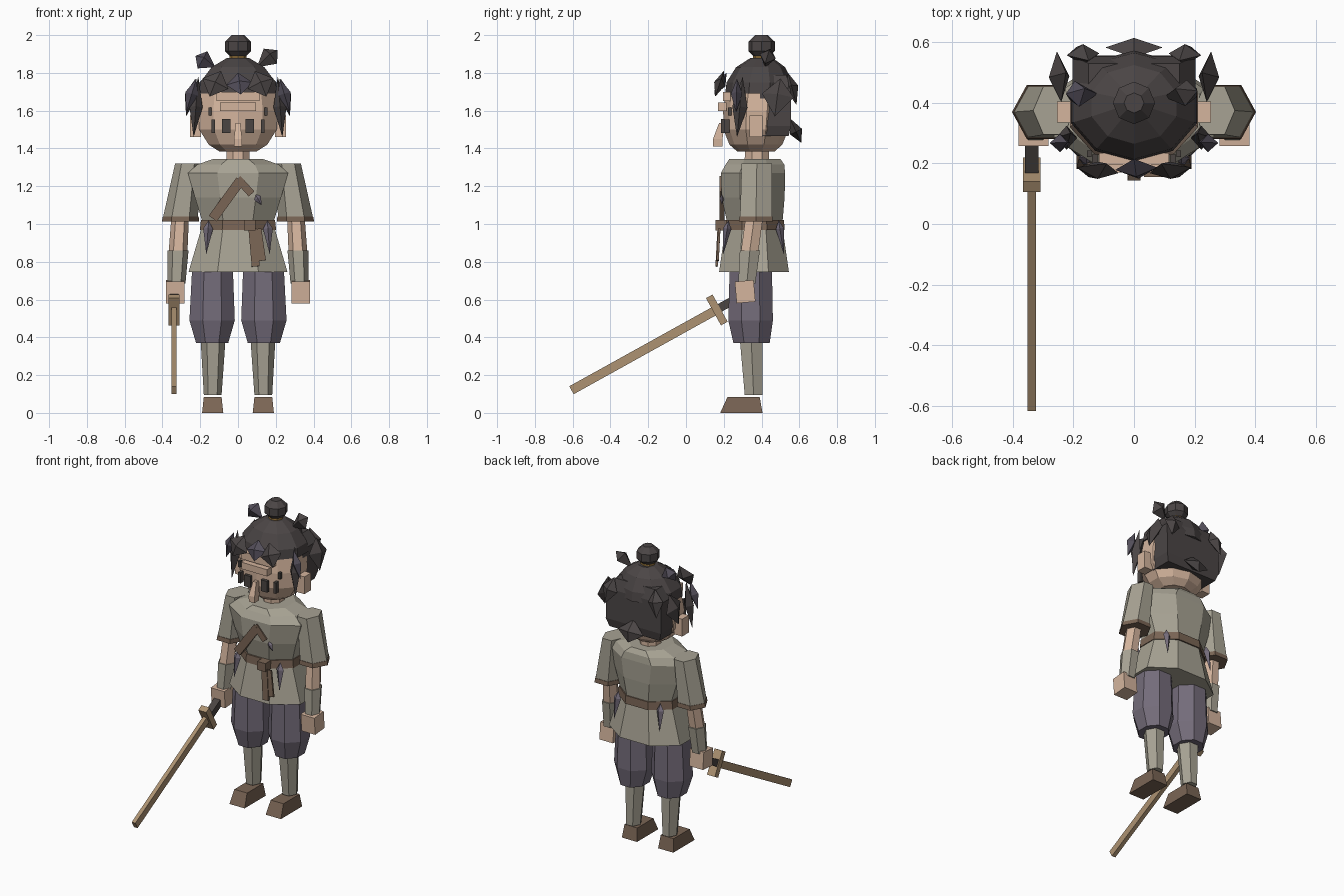
import bpy, bmesh, math
from mathutils import Vector, Euler

if "Cube" in bpy.data.objects:
    bpy.data.objects.remove(bpy.data.objects["Cube"], do_unlink=True)


def material(name, rgb):
    m = bpy.data.materials.new(name)
    m.use_nodes = True
    m.diffuse_color = (*rgb, 1)
    m.node_tree.nodes["Principled BSDF"].inputs["Base Color"].default_value = (*rgb, 1)
    return m


SKIN = material("skin", (0.66, 0.46, 0.34))
CLOTH = material("grey_cloth", (0.39, 0.365, 0.295))
PANTS = material("purple_cloth", (0.175, 0.15, 0.195))
HAIR = material("dark_hair", (0.07, 0.06, 0.06))
TIPS = material("hair_tips", (0.085, 0.075, 0.1))
BROWN = material("brown_leather", (0.195, 0.13, 0.09))
WOOD = material("pale_wood", (0.42, 0.29, 0.17))
GOLD = material("gold_tie", (0.35, 0.2, 0.05))
DARK = material("dark_grip", (0.07, 0.06, 0.055))


def finish(name, bm, mat):
    bmesh.ops.recalc_face_normals(bm, faces=bm.faces)
    me = bpy.data.meshes.new(name)
    bm.to_mesh(me)
    bm.free()
    me.materials.append(mat)
    ob = bpy.data.objects.new(name, me)
    bpy.context.collection.objects.link(ob)
    return ob


def loft(name, mat, n, rings, turn=0.0):
    """Stack n-sided rings (cx, cy, z, half width, half depth)."""
    angles = [(i + turn) * math.tau / n for i in range(n)]
    mx = max(math.cos(a) for a in angles)
    my = max(math.sin(a) for a in angles)
    bm = bmesh.new()
    loops = [[bm.verts.new((cx + rx * math.cos(a) / mx, cy + ry * math.sin(a) / my, z))
              for a in angles] for cx, cy, z, rx, ry in rings]
    for a, b in zip(loops, loops[1:]):
        for i in range(n):
            j = (i + 1) % n
            bm.faces.new((a[i], a[j], b[j], b[i]))
    bm.faces.new(loops[0])
    bm.faces.new(loops[-1])
    return finish(name, bm, mat)


def box(name, mat, centre, size, rot=(0, 0, 0)):
    bm = bmesh.new()
    bmesh.ops.create_cube(bm, size=1)
    bmesh.ops.scale(bm, vec=size, verts=bm.verts)
    bmesh.ops.rotate(bm, matrix=Euler([math.radians(r) for r in rot]).to_matrix(), verts=bm.verts)
    bmesh.ops.translate(bm, vec=centre, verts=bm.verts)
    return finish(name, bm, mat)


def spike(name, mat, root, tip, side, thick, wide=(1, 0, 0), belly=0.4):
    """Four-sided double pyramid from root to tip, widest at belly."""
    a, b = Vector(root), Vector(tip)
    axis = (b - a).normalized()
    u = Vector(wide)
    u = (u - axis * u.dot(axis)).normalized()
    v = axis.cross(u)
    mid = a.lerp(b, belly)
    bm = bmesh.new()
    ring = [bm.verts.new(mid + o) for o in (u * side, v * thick, -u * side, -v * thick)]
    ends = bm.verts.new(a), bm.verts.new(b)
    for i in range(4):
        for e in ends:
            bm.faces.new((ring[i], ring[(i + 1) % 4], e))
    return finish(name, bm, mat)


# Tunic, belt and neck
loft("tunic_top", CLOTH, 8, [(0, .365, 1.0, .185, .145), (0, .355, 1.14, .228, .167),
     (0, .355, 1.27, .265, .17), (0, .365, 1.315, .215, .155), (0, .365, 1.345, .13, .135)], .5)
loft("tunic_skirt", CLOTH, 8, [(0, .36, .745, .262, .185), (0, .36, .99, .19, .15)], .5)
loft("belt", BROWN, 8, [(0, .362, .967, .202, .16), (0, .362, 1.02, .196, .157)], .5)
box("belt_knot", BROWN, (.063, .185, .993), (.06, .06, .056))
box("belt_tail_long", BROWN, (.085, .167, .875), (.042, .012, .2), (-3, -5, 0))
box("belt_tail_short", BROWN, (.115, .172, .89), (.042, .012, .17), (-3, -8, 0))
box("chest_strap", BROWN, (-.06, .19, 1.13), (.052, .025, .25), (0, 36, 0))
box("chest_strap_fold", BROWN, (.035, .188, 1.2), (.04, .02, .11), (0, -42, 0))
spike("lapel_tip", PANTS, (.09, .19, 1.16), (.125, .19, 1.1), .02, .012)
loft("neck", SKIN, 8, [(0, .375, 1.3, .062, .065), (0, .375, 1.45, .06, .062)], .5)

# Head
loft("head", SKIN, 10, [(0, .37, 1.385, .1, .1), (0, .37, 1.42, .155, .14),
     (0, .37, 1.5, .205, .172), (0, .375, 1.6, .212, .178), (0, .385, 1.72, .195, .17)], .5)
box("brow", SKIN, (0, .193, 1.62), (.19, .045, .045))
box("forehead", SKIN, (0, .215, 1.675), (.23, .04, .05))
loft("nose", SKIN, 4, [(0, .168, 1.41, .02, .025), (0, .168, 1.45, .022, .025),
     (0, .19, 1.535, .012, .015)], .5)

for s, tag in ((-1, "right"), (1, "left")):
    # Face details
    box(tag + "_ear", SKIN, (s * .225, .37, 1.517), (.06, .07, .115))
    box(tag + "_eye", DARK, (s * .062, .195, 1.518), (.046, .02, .075))
    box(tag + "_eye_corner", DARK, (s * .13, .215, 1.518), (.018, .03, .072))
    box(tag + "_temple", DARK, (s * .148, .232, 1.595), (.016, .02, .042))

    # Sleeve, arm and hand
    loft(tag + "_sleeve", CLOTH, 6, [(s * .305, .37, 1.03, .093, .084),
         (s * .265, .375, 1.32, .068, .08)])
    loft(tag + "_cuff", BROWN, 6, [(s * .305, .37, 1.012, .098, .09),
         (s * .303, .37, 1.04, .095, .087)])
    loft(tag + "_arm", SKIN, 6, [(s * .318, .335, .84, .05, .046), (s * .305, .365, 1.06, .046, .046)])
    loft(tag + "_arm_wrap", CLOTH, 6, [(s * .326, .322, .685, .048, .045),
         (s * .318, .338, .86, .056, .053)])
    box(tag + "_hand", SKIN, (s * .332, .313, .642), (.1, .1, .115), (5, 0, 0))

    # Trousers, leg wraps and shoes
    loft(tag + "_trouser", PANTS, 8, [(s * .137, .347, .37, .085, .096), (s * .137, .342, .49, .12, .118),
         (s * .135, .343, .76, .108, .112), (s * .12, .35, .85, .08, .1)], .5)
    loft(tag + "_leg_wrap", CLOTH, 6, [(s * .134, .358, .095, .047, .047), (s * .132, .345, .39, .066, .06)])
    loft(tag + "_shoe", BROWN, 4, [(s * .134, .293, 0, .056, .112), (s * .134, .305, .085, .047, .085)], .5)

    # Tunic slits, front and back
    for y, lean, side in ((.225, -.028, "front"), (.49, .028, "back")):
        spike(f"{tag}_{side}_slit", PANTS, (s * .155, y, 1.02), (s * .168, y + lean, .84),
              .026, .022, belly=.25)

    # Paired hair locks
    spike(tag + "_side_lock", HAIR, (s * .21, .3, 1.78), (s * .235, .27, 1.46), .035, .04, belly=.5)
    spike(tag + "_outer_lock", HAIR, (s * .225, .5, 1.77), (s * .275, .47, 1.57), .085, .035, (0, 1, .2), .45)
    spike(tag + "_cheek_tip", TIPS, (s * .22, .27, 1.77), (s * .275, .265, 1.59), .03, .035, (0, 1, 0), .45)
    spike(tag + "_fringe", HAIR, (s * .09, .2, 1.81), (s * .15, .155, 1.675), .075, .03, belly=.5)
    spike(tag + "_back_lock", HAIR, (s * .15, .54, 1.8), (s * .19, .585, 1.63), .055, .035, belly=.45)
spike("right_crown_tuft", TIPS, (-.12, .43, 1.83), (-.225, .43, 1.89), .055, .045, (0, .3, 1), .65)
spike("left_crown_tuft", HAIR, (.1, .42, 1.83), (.21, .44, 1.92), .055, .045, (0, .3, 1), .65)
spike("middle_fringe", TIPS, (0, .215, 1.8), (.015, .15, 1.685), .07, .03, belly=.5)
spike("nape_lock", HAIR, (0, .55, 1.56), (0, .61, 1.43), .095, .035, belly=.55)

# Hair mass, bun and tie
loft("hair_cap", HAIR, 10, [(0, .39, 1.69, .208, .183), (0, .39, 1.75, .2, .175),
     (0, .395, 1.83, .14, .13), (0, .4, 1.878, .06, .06)], .5)
loft("hair_back", HAIR, 4, [(0, .468, 1.465, .185, .075), (0, .476, 1.52, .203, .08),
     (0, .472, 1.72, .203, .082), (0, .46, 1.79, .15, .07)], .5)
loft("hair_tie", GOLD, 8, [(0, .4, 1.868, .045, .045), (0, .4, 1.892, .045, .045)])
loft("hair_bun", HAIR, 8, [(0, .4, 1.88, .035, .035), (0, .4, 1.915, .07, .07),
     (0, .4, 1.965, .07, .07), (0, .4, 2.0, .033, .033)])

# Wooden sword held in the right hand
tilt = (29, 0, 0)
box("sword_blade", WOOD, (-.338, -.213, .338), (.027, .9, .048), tilt)
box("sword_guard", WOOD, (-.338, .163, .545), (.058, .04, .165), tilt)
box("sword_handle", DARK, (-.338, .24, .59), (.045, .16, .045), tilt)
